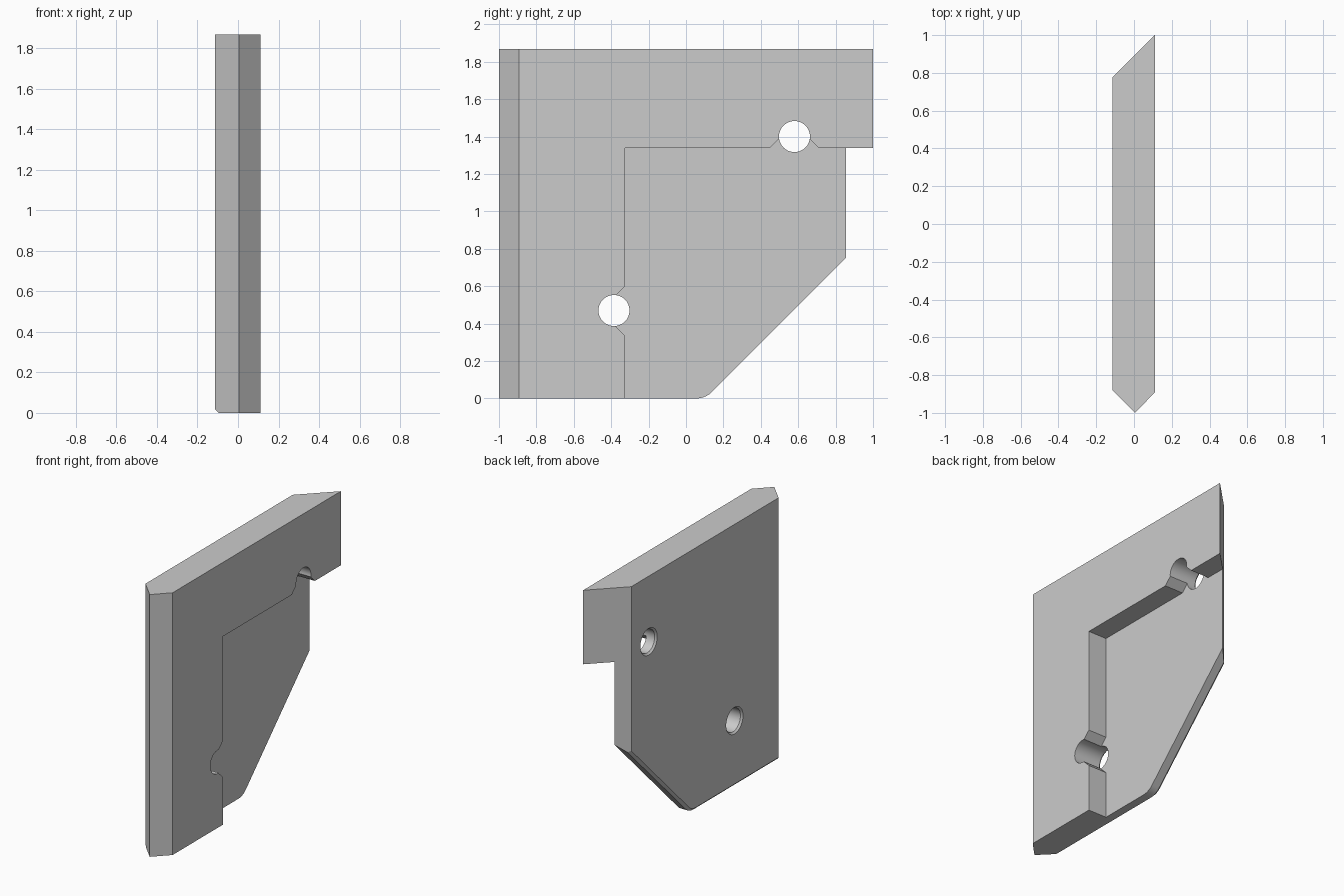
import bpy
import bmesh
from math import cos, sin, pi

if "Cube" in bpy.data.objects:
    bpy.data.objects.remove(bpy.data.objects["Cube"], do_unlink=True)

LEFT, RIGHT, TOP = -0.113, 0.11, 1.867      # side faces and top
FLOOR = -0.035                              # depth of the stepped recess
HOLE_R = 0.083
HOLES = [(0.58, 1.40), (-0.385, 0.47)]

grey = bpy.data.materials.new("light_grey")
grey.use_nodes = True
colour = (0.6, 0.6, 0.6, 1)
grey.diffuse_color = colour
grey.node_tree.nodes["Principled BSDF"].inputs["Base Color"].default_value = colour


def loft(name, rings):
    """Closed solid through rings of equal point count."""
    bm = bmesh.new()
    loops = [[bm.verts.new(p) for p in ring] for ring in rings]
    for a, b in zip(loops, loops[1:]):
        for i in range(len(a)):
            j = (i + 1) % len(a)
            bm.faces.new((a[i], a[j], b[j], b[i]))
    bm.faces.new(loops[0])
    bm.faces.new(loops[-1])
    bmesh.ops.recalc_face_normals(bm, faces=bm.faces)
    mesh = bpy.data.meshes.new(name)
    bm.to_mesh(mesh)
    bm.free()
    obj = bpy.data.objects.new(name, mesh)
    bpy.context.collection.objects.link(obj)
    return obj


def at_x(x, outline):
    return [(x, y, z) for y, z in outline]


def boolean(target, cutter, operation):
    mod = target.modifiers.new(cutter.name, "BOOLEAN")
    mod.object, mod.operation, mod.solver = cutter, operation, "EXACT"
    bpy.context.view_layer.objects.active = target
    bpy.ops.object.modifier_apply(modifier=mod.name)
    bpy.data.objects.remove(cutter, do_unlink=True)


def side_outline(inset):
    """Flat bottom, rounded corner and 45 degree slope, moved inwards."""
    radius = 0.12
    arc = [-pi / 2 + pi / 4 * i / 8 for i in range(9)]
    pts = [(0.055 + (radius - inset) * cos(a), radius + (radius - inset) * sin(a))
           for a in arc]
    y, z = pts[-1]
    return [(-1.3, inset)] + pts + [(y + 1.2, z + 1.2), (y + 1.2, 2.4), (-1.3, 2.4)]


# Main plate: pointed front edge and slanted back edge
plan = [(0.005, -1), (RIGHT, -0.892), (RIGHT, 1), (LEFT, 0.777), (LEFT, -0.88)]
plate = loft("notched_plate", [[(x, y, z) for x, y in plan] for z in (-0.1, TOP)])

# Lower outline with a small chamfer on the left face
trim = loft("outline_trim", [at_x(LEFT - 0.02, side_outline(0.038)),
                             at_x(LEFT + 0.018, side_outline(0)),
                             at_x(0.3, side_outline(0))])
boolean(plate, trim, "INTERSECT")

# Stepped recess on the right face, with flared reliefs at both holes
step = [(-0.325, -0.2), (-0.325, 0.335), (-0.375, 0.385), (-0.375, 0.55),
        (-0.325, 0.60), (-0.325, 1.34), (0.448, 1.34), (0.498, 1.39),
        (0.658, 1.39), (0.708, 1.34), (1.3, 1.34), (1.3, -0.2)]
boolean(plate, loft("recess_cutter", [at_x(FLOOR, step), at_x(0.3, step)]),
        "DIFFERENCE")

# Countersunk through holes
for cy, cz in HOLES:
    rings = []
    for x, r in ((LEFT - 0.02, HOLE_R + 0.032), (LEFT + 0.012, HOLE_R), (0.3, HOLE_R)):
        angles = [2 * pi * i / 48 for i in range(48)]
        rings.append(at_x(x, [(cy + r * cos(a), cz + r * sin(a)) for a in angles]))
    boolean(plate, loft("hole_cutter", rings), "DIFFERENCE")

# Finish
plate.data.materials.clear()
plate.data.materials.append(grey)
bpy.ops.object.select_all(action="DESELECT")
plate.select_set(True)
bpy.context.view_layer.objects.active = plate
bpy.ops.object.shade_smooth_by_angle(angle=pi / 7)
